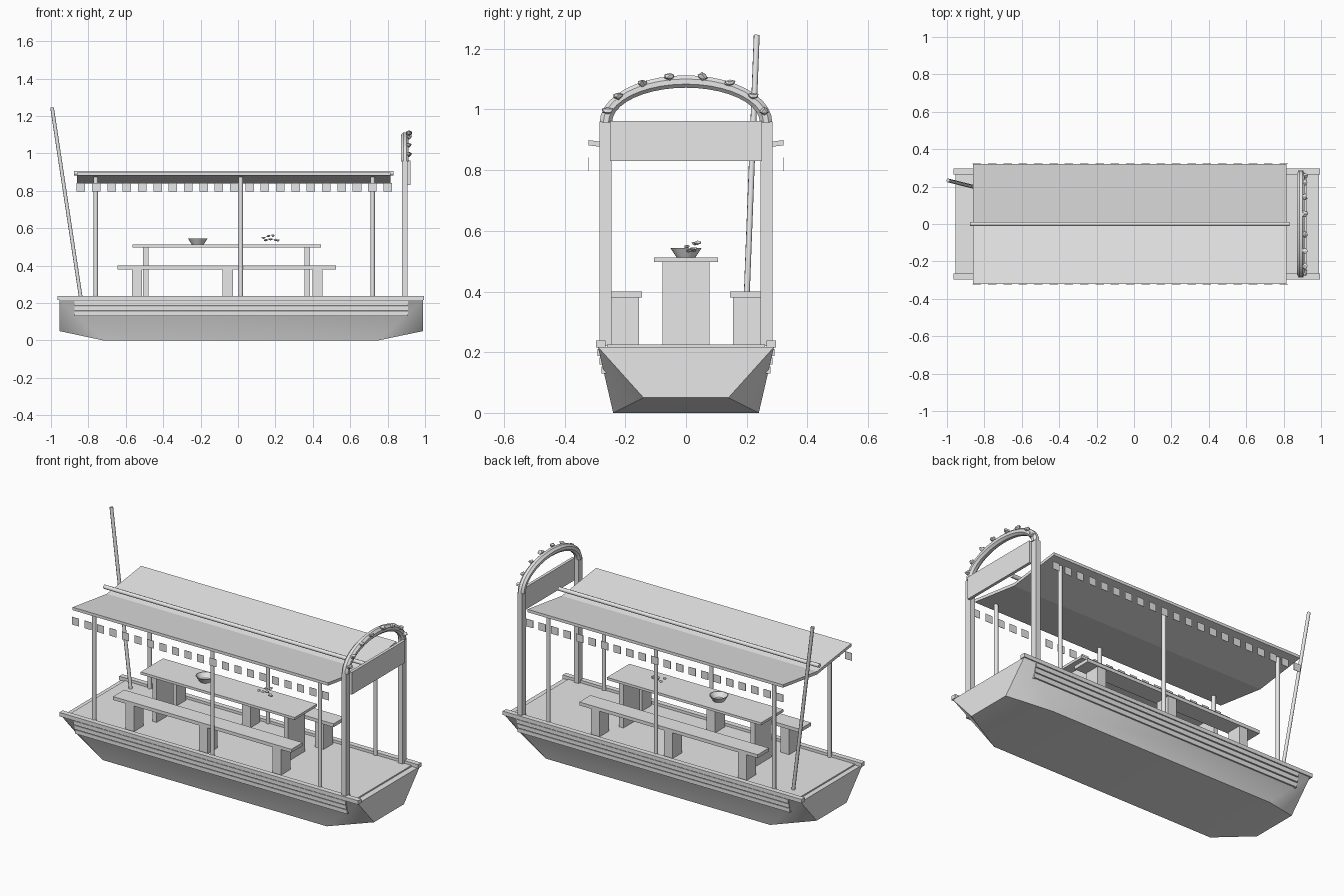
import bpy, bmesh, math, random
from mathutils import Vector

random.seed(3)
cube = bpy.data.objects.get("Cube")
if cube:
    bpy.data.objects.remove(cube, do_unlink=True)

GREY = (0.8, 0.8, 0.8, 1)
mat = bpy.data.materials.new("plain_grey")
mat.use_nodes = True
mat.diffuse_color = GREY
mat.node_tree.nodes["Principled BSDF"].inputs["Base Color"].default_value = GREY


def finish(name, bm, smooth=None):
    bmesh.ops.recalc_face_normals(bm, faces=bm.faces)
    mesh = bpy.data.meshes.new(name)
    bm.to_mesh(mesh)
    bm.free()
    mesh.materials.append(mat)
    ob = bpy.data.objects.new(name, mesh)
    bpy.context.collection.objects.link(ob)
    if smooth:
        bpy.ops.object.select_all(action='DESELECT')
        ob.select_set(True)
        bpy.context.view_layer.objects.active = ob
        bpy.ops.object.shade_smooth_by_angle(angle=math.radians(smooth))
    return ob


def box(name, x, y, z):
    """Box from its (low, high) range on each axis."""
    bm = bmesh.new()
    bmesh.ops.create_cube(bm, size=1)
    for v in bm.verts:
        v.co = [r[0] if c < 0 else r[1] for c, r in zip(v.co, (x, y, z))]
    return finish(name, bm)


def rod(name, a, b, radius, sides=8):
    a, b = Vector(a), Vector(b)
    bm = bmesh.new()
    bmesh.ops.create_cone(bm, cap_ends=True, segments=sides, radius1=radius,
                          radius2=radius, depth=(b - a).length)
    turn = (b - a).to_track_quat('Z', 'Y').to_matrix()
    for v in bm.verts:
        v.co = turn @ v.co + (a + b) / 2
    return finish(name, bm, 50)


def prism(name, outline, x0, x1):
    """Extrude a closed (y, z) outline along x."""
    bm = bmesh.new()
    face = bm.faces.new([bm.verts.new((x0, y, z)) for y, z in outline])
    new = bmesh.ops.extrude_face_region(bm, geom=[face])["geom"]
    bmesh.ops.translate(bm, vec=(x1 - x0, 0, 0),
                        verts=[v for v in new if isinstance(v, bmesh.types.BMVert)])
    return finish(name, bm)


def blob(name, at, size, jitter=0.3):
    """Small irregular bloom."""
    bm = bmesh.new()
    bmesh.ops.create_icosphere(bm, subdivisions=1, radius=1)
    for v in bm.verts:
        k = 1 + random.uniform(-jitter, jitter)
        v.co = [p + c * s * k for p, c, s in zip(at, v.co, size)]
    return finish(name, bm)


SIDES = (("right", -1), ("left", 1))


def span(s, a, b):
    return tuple(sorted((s * a, s * b)))


# Hull: flat bottom, sides flaring up to the deck, raked ends
bm = bmesh.new()
rows = []
for x, y, z in ((-0.955, 0.14, 0.05), (-0.72, 0.24, 0), (0.75, 0.24, 0), (0.99, 0.14, 0.05)):
    rows.append([bm.verts.new((x, s * y, z)) for s in (-1, 1)])
top = [[bm.verts.new((x, s * 0.29, 0.217)) for s in (-1, 1)] for x in (-0.955, 0.99)]
for a, b in zip(rows, rows[1:]):
    bm.faces.new((a[0], a[1], b[1], b[0]))
bm.faces.new((top[0][0], top[0][1], top[1][1], top[1][0]))
for end, t in ((rows[0], top[0]), (rows[3], top[1])):
    bm.faces.new((end[0], end[1], t[1], t[0]))
for i in (0, 1):
    bm.faces.new((top[0][i], top[1][i], rows[2][i], rows[1][i]))
    bm.faces.new((top[0][i], rows[0][i], rows[1][i]))
    bm.faces.new((top[1][i], rows[3][i], rows[2][i]))
finish("hull", bm, 40)

box("deck", (-0.925, 0.955), (-0.26, 0.26), (0.212, 0.225))

# Gunwale rails, hull strakes, posts and benches on both sides
for side, s in SIDES:
    box(f"{side}_rail", (-0.965, 0.995), span(s, 0.265, 0.296), (0.215, 0.238))
    for i in range(3):
        z = 0.13 + 0.029 * i
        y = 0.245 + 0.23 * z
        box(f"{side}_strake_{i}", (-0.875, 0.91), span(s, y - 0.012, y + 0.004), (z, z + 0.023))
    for i, x in enumerate((-0.76, 0.015, 0.72)):
        rod(f"{side}_roof_post_{i}", (x, s * 0.26, 0.22), (x, s * 0.26, 0.875), 0.012)
    box(f"{side}_bench_seat", (-0.645, 0.525), span(s, 0.145, 0.25), (0.38, 0.4))
    for i, x in enumerate((-0.54, -0.055, 0.425)):
        box(f"{side}_bench_leg_{i}", (x - 0.028, x + 0.028), span(s, 0.155, 0.245), (0.222, 0.38))
    # Row of small flags under the eave
    for i in range(21):
        x = -0.84 + 0.082 * i
        box(f"{side}_flag_{i}", (x - 0.023, x + 0.023), span(s, 0.321, 0.323), (0.797, 0.842))
    box(f"{side}_arch_post", (0.877, 0.907), span(s, 0.246, 0.285), (0.22, 0.96))

# Shallow valley roof with a rod along its middle
prism("roof", ((-0.321, 0.899), (0, 0.856), (0.321, 0.899),
               (0.321, 0.882), (0, 0.838), (-0.321, 0.882)), -0.86, 0.815)
rod("roof_rod", (-0.877, 0, 0.894), (0.832, 0, 0.894), 0.012)

# Table
box("table_top", (-0.565, 0.445), (-0.105, 0.105), (0.497, 0.512))
for i, x in enumerate((-0.493, 0.37)):
    box(f"table_leg_{i}", (x - 0.014, x + 0.014), (-0.078, 0.078), (0.222, 0.5))

# Bowl: open lathe profile
bm = bmesh.new()
rings = []
for r, z in ((0.031, 0.512), (0.052, 0.544), (0.047, 0.544), (0.028, 0.518)):
    rings.append([bm.verts.new((-0.215 + r * math.cos(t * math.tau / 16),
                                r * math.sin(t * math.tau / 16), z)) for t in range(16)])
for a, b in zip(rings, rings[1:]):
    for t in range(16):
        bm.faces.new((a[t], a[t - 1], b[t - 1], b[t]))
bm.faces.new(rings[0])
bm.faces.new(rings[-1])
finish("bowl", bm, 35)

# Loose blossoms on the table
for i in range(7):
    at = (0.135 + 0.013 * i, random.uniform(-0.01, 0.045), 0.54 + random.uniform(-0.008, 0.022))
    blob(f"table_blossom_{i}", at, (0.011, 0.011, 0.006))

# Sign board and rounded arch
box("sign_board", (0.905, 0.922), (-0.25, 0.25), (0.83, 0.962))


def arch_point(angle, extra=0):
    return ((0.264 + extra) * math.cos(angle), 0.957 + (0.135 + extra) * math.sin(angle))


bm = bmesh.new()
rings = []
STEPS = 20
for i in range(STEPS + 1):
    a = math.pi * i / STEPS
    ring = []
    for k in range(8):
        t = math.tau * (k + 0.5) / 8
        y, z = arch_point(a, 0.022 * math.cos(t))
        ring.append(bm.verts.new((0.892 + 0.022 * math.sin(t), y, z)))
    rings.append(ring)
for a, b in zip(rings, rings[1:]):
    for k in range(8):
        bm.faces.new((a[k], a[k - 1], b[k - 1], b[k]))
bm.faces.new(rings[0])
bm.faces.new(rings[-1])
finish("arch", bm, 30)

# Blooms spaced along the arch
for i, y in enumerate((0.258, 0.222, 0.145, 0.053)):
    for side, s in SIDES:
        z = arch_point(math.acos(y / 0.264), 0.012)[1]
        blob(f"{side}_arch_bloom_{i}", (0.914, s * y, z + 0.008), (0.016, 0.018, 0.012))

# Long punting pole leaning at the stern
rod("punt_pole", (-0.84, 0.194, 0.225), (-0.994, 0.233, 1.245), 0.01)
